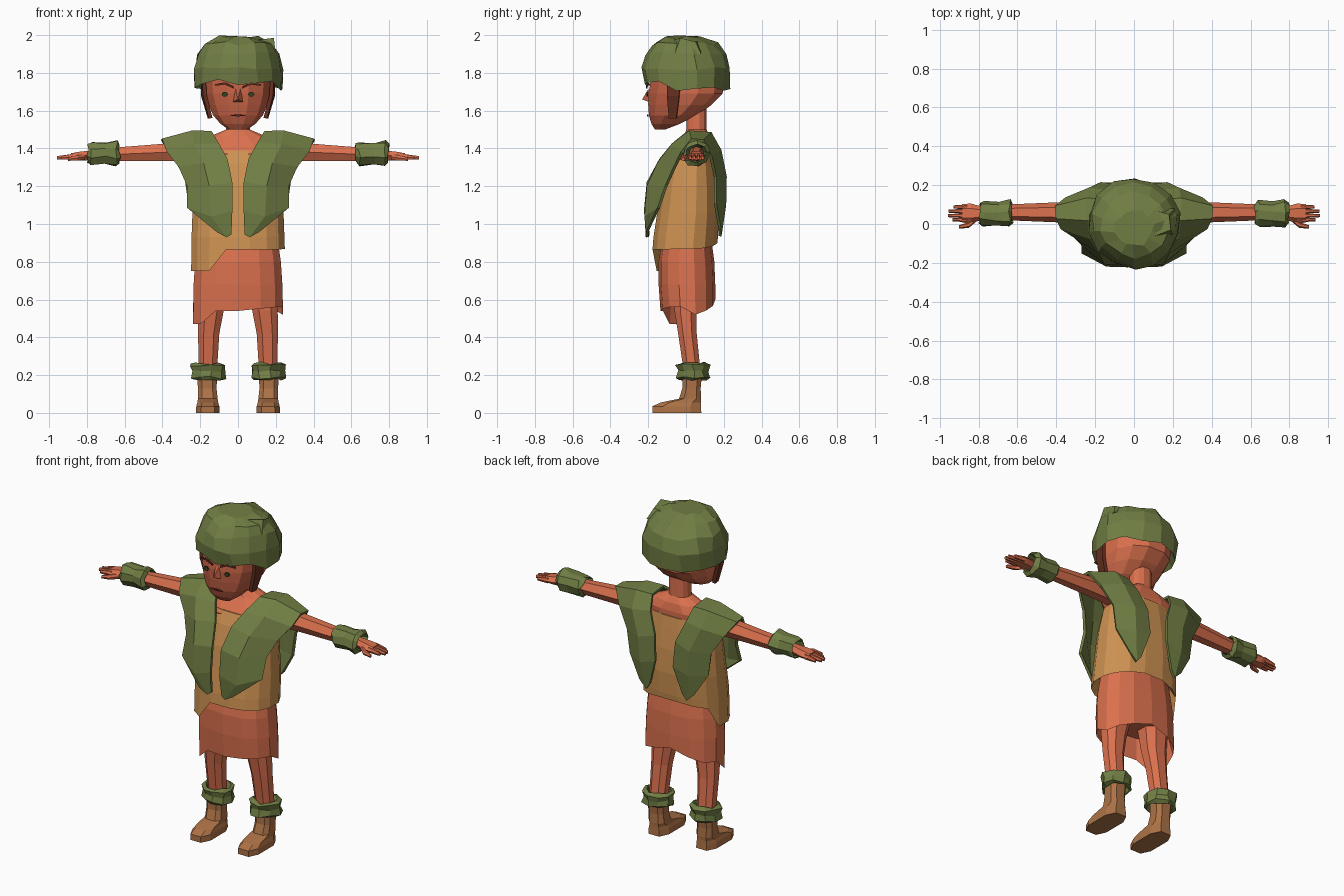
import bpy, bmesh, math, random
from mathutils import Vector

random.seed(4)


def material(name, rgb):
    m = bpy.data.materials.new(name)
    m.diffuse_color = (*rgb, 1)
    return m


SKIN = material("terracotta", (0.71, 0.165, 0.076))
FACE = material("dark_terracotta", (0.53, 0.115, 0.056))
LEAF = material("leaf_green", (0.165, 0.21, 0.058))
TAN = material("tan", (0.62, 0.29, 0.085))
BOOT = material("leather", (0.42, 0.17, 0.062))
HAIR = material("dark_brown", (0.14, 0.03, 0.014))
EYE = material("dark_green", (0.035, 0.05, 0.012))


def build(name, verts, faces, mat, thickness=0):
    me = bpy.data.meshes.new(name)
    bm = bmesh.new()
    vs = [bm.verts.new(v) for v in verts]
    for f in faces:
        bm.faces.new([vs[i] for i in f])
    bmesh.ops.recalc_face_normals(bm, faces=bm.faces)
    bm.to_mesh(me)
    bm.free()
    me.materials.append(mat)
    ob = bpy.data.objects.new(name, me)
    bpy.context.collection.objects.link(ob)
    if thickness:
        mod = ob.modifiers.new("thickness", "SOLIDIFY")
        mod.thickness = thickness
        mod.offset = 0
    return ob


def spow(c, p):
    return math.copysign(abs(c) ** p, c)


def ring(z, rx, y0, y1, n=12, p=0.85, cx=0):
    """Horizontal rounded ring; z may be a rule of x and y."""
    out = []
    for i in range(n):
        t = 2 * math.pi * (i + 0.5) / n
        x = cx + rx * spow(math.cos(t), p)
        y = (y0 + y1) / 2 + (y1 - y0) / 2 * spow(math.sin(t), p)
        out.append(Vector((x, y, z(x, y) if callable(z) else z)))
    return out


def side_ring(x, cy, cz, ry, rz, n=6):
    """Ring across an arm, facing along x."""
    return [Vector((x, cy + ry * math.cos(2 * math.pi * i / n), cz + rz * math.sin(2 * math.pi * i / n)))
            for i in range(n)]


def loft(name, rings, mat, cap0=True, cap1=True, jitter=0, closed=False):
    n = len(rings[0])
    verts = [v + Vector([random.uniform(-jitter, jitter) for _ in range(3)]) for r in rings for v in r]
    m = len(rings)
    faces = [(r % m * n + i, r % m * n + (i + 1) % n, (r + 1) % m * n + (i + 1) % n, (r + 1) % m * n + i)
             for r in range(m if closed else m - 1) for i in range(n)]
    if not closed:
        if cap0:
            faces.append(tuple(range(n)))
        if cap1:
            faces.append(tuple(range((m - 1) * n, m * n)))
    return build(name, verts, faces, mat)


# Bare chest, shoulders and neck
loft("chest_and_neck", [ring(1.28, .18, -.07, .14), ring(1.37, .24, -.085, .14), ring(1.42, .25, -.045, .14),
                        ring(1.465, .15, -.01, .13), ring(1.50, .065, .0, .11), ring(1.66, .06, .0, .11)], SKIN)


# Tunic with a ragged hem that hangs lower at the front on one side
def tunic_hem(x, y):
    if x < -.08 and y < .06:
        return .75
    return .865 if y < -.08 else .88 + .02 * math.cos(9 * x)


loft("tunic", [ring(1.39, .20, -.075, .145, 16), ring(1.32, .215, -.105, .155, 16), ring(1.2, .235, -.135, .17, 16),
               ring(1.06, .245, -.155, .178, 16), ring(.93, .25, -.175, .172, 16),
               ring(tunic_hem, .252, -.18, .168, 16), ring(.93, .21, -.14, .14, 16)], TAN)


# Skirt with torn strips at the sides
def skirt_hem(x, y):
    if x < -.19 and y < .02:
        return .47
    if x > .2 and y > .02:
        return .52
    return .54 + .1 * max(0, x) if y < 0 else .57 + .03 * math.cos(14 * x)


loft("skirt", [ring(.95, .21, -.12, .13, 14), ring(.8, .232, -.145, .15, 14), ring(.68, .24, -.145, .155, 14),
               ring(skirt_hem, .243, -.135, .155, 14), ring(.66, .21, -.11, .125, 14)], SKIN)

# Head, with a darker face at the front
head = loft("head", [ring(1.50, .05, -.165, -.11), ring(1.53, .095, -.185, -.03), ring(1.575, .135, -.2, .06),
                     ring(1.63, .16, -.205, .14), ring(1.69, .178, -.205, .2), ring(1.77, .182, -.19, .205),
                     ring(1.86, .16, -.16, .18)], SKIN)
head.data.materials.append(FACE)
for f in head.data.polygons:
    if f.center.y < -.06:
        f.material_index = 1

# Nose
build("nose", [(-.012, -.2, 1.715), (.012, -.2, 1.715), (.03, -.195, 1.645), (-.03, -.195, 1.645), (0, -.232, 1.66)],
      [(0, 1, 4), (1, 2, 4), (2, 3, 4), (3, 0, 4), (3, 2, 1, 0)], FACE)


def plate(name, pts, mat):
    """Thin painted plate on the face; pts are x, y, z."""
    build(name, pts, [tuple(range(len(pts)))], mat, .008)


plate("mouth", [(-.04, -.202, 1.575), (0, -.203, 1.58), (.04, -.202, 1.575), (0, -.201, 1.57)], HAIR)
for s, side in ((-1, "left"), (1, "right")):
    plate(side + "_eye", [(s * (.07 + .018 * math.cos(a)), -.205, 1.687 + .013 * math.sin(a))
                          for a in [i * math.pi / 3 for i in range(6)]], EYE)
    plate(side + "_eyebrow", [(s * .025, -.207, 1.728), (s * .07, -.206, 1.75), (s * .12, -.192, 1.74),
                              (s * .12, -.192, 1.732), (s * .07, -.206, 1.738), (s * .025, -.207, 1.718)], HAIR)
    # Sideburn hanging from the hat
    build(side + "_sideburn", [(s * .182, -.10, 1.80), (s * .188, -.03, 1.80), (s * .186, -.035, 1.68),
                               (s * .15, -.05, 1.56), (s * .145, -.09, 1.56), (s * .175, -.10, 1.68)],
          [(0, 1, 2, 5), (5, 2, 3, 4)], HAIR, .02)


# Crumpled hat with an uneven brim
def brim(x, y):
    return (1.75 if y < -.1 else 1.715) + .015 * math.sin(25 * x + 12 * y)


loft("hat", [ring(1.80, .17, -.17, .18, 14, 1), ring(brim, .235, -.225, .225, 14, 1),
             ring(1.82, .238, -.23, .235, 14, 1), ring(1.9, .215, -.205, .215, 14, 1),
             ring(1.955, .175, -.17, .165, 14, 1), ring(1.99, .1, -.11, .07, 14, 1)], LEAF, jitter=.011)
build("hat_fold", [(.06, -.08, 1.97), (.2, -.06, 1.9), (.21, .08, 1.9), (.06, .08, 1.97), (.19, -.03, 1.985),
                   (.18, .05, 1.965)],
      [(0, 1, 4), (1, 2, 5, 4), (2, 3, 5), (0, 4, 5, 3), (0, 3, 2, 1)], LEAF)

# Vest rows from front hem over the shoulder to back hem: inner, middle, outer
VEST = [[(.035, -.20, .945), (.06, -.205, .93), (.11, -.205, .96)],
        [(.03, -.215, 1.07), (.14, -.212, 1.04), (.265, -.145, 1.085)],
        [(.03, -.20, 1.22), (.15, -.20, 1.2), (.265, -.105, 1.2)],
        [(.055, -.135, 1.34), (.18, -.145, 1.32), (.31, -.06, 1.3)],
        [(.10, -.07, 1.42), (.23, -.07, 1.42), (.375, -.02, 1.38)],
        [(.14, .01, 1.485), (.24, .02, 1.488), (.40, .03, 1.445)],
        [(.14, .12, 1.475), (.24, .13, 1.48), (.405, .09, 1.44)],
        [(.12, .165, 1.40), (.23, .18, 1.39), (.35, .13, 1.36)],
        [(.07, .195, 1.28), (.17, .208, 1.25), (.28, .155, 1.25)],
        [(.06, .205, 1.13), (.16, .205, 1.1), (.26, .155, 1.11)],
        [(.11, .185, .97), (.135, .18, .935), (.18, .178, .98)]]


def band(name, centre, axis, length, ra, rb, n=9):
    """Crumpled cuff around x or z."""
    rings = []
    for h, k in ((-.5, .85), (-.4, 1.05), (.05, .97), (.4, 1.08), (.5, .8), (.1, .6)):
        r = []
        for i in range(n):
            c, d = k * ra * math.cos(2 * math.pi * i / n), k * rb * math.sin(2 * math.pi * i / n)
            off = (h * length, c, d) if axis == "x" else (c, d, h * length)
            r.append(Vector(centre) + Vector(off))
        rings.append(r)
    loft(name, rings, LEAF, jitter=.008, closed=True)


for s, side in ((-1, "left"), (1, "right")):
    # Vest panel
    build(side + "_vest", [(s * x, y, z) for row in VEST for x, y, z in row],
          [(r * 3 + c, r * 3 + c + 1, r * 3 + c + 4, r * 3 + c + 3) for r in range(len(VEST) - 1) for c in (0, 1)],
          LEAF, .016)

    # Arm and palm
    loft(side + "_arm", [side_ring(s * x, cy, cz, ry, rz) for x, cy, cz, ry, rz in
                         ((.16, .055, 1.385, .06, .06), (.38, .06, 1.38, .052, .053), (.62, .06, 1.37, .042, .043),
                          (.78, .055, 1.363, .034, .03), (.84, .055, 1.36, .05, .026),
                          (.885, .055, 1.357, .048, .02))], SKIN)

    # Fingers and thumb
    for i, (y, tip) in enumerate(((.022, .935), (.043, .958), (.066, .955), (.088, .93))):
        loft(f"{side}_finger_{i + 1}", [side_ring(s * .86, y, 1.358, .013, .017),
                                        side_ring(s * tip, y, 1.35, .008, .011)], SKIN)
    loft(side + "_thumb", [side_ring(s * .81, .03, 1.355, .016, .018), side_ring(s * .85, -.005, 1.35, .015, .016),
                           side_ring(s * .90, -.015, 1.343, .009, .01)], SKIN)

    # Wrist and ankle cuffs
    band(side + "_wrist_cuff", (s * .71, .053, 1.375), "x", .17, .066, .062)
    band(side + "_ankle_cuff", (s * .157, .037, .22), "z", .085, .088, .083)

    # Leg
    loft(side + "_leg", [ring(z, rx, a, b, 8, .85, s * cx) for z, cx, rx, a, b in
                         ((.72, .125, .09, -.08, .09), (.54, .143, .072, -.065, .06), (.42, .155, .06, -.045, .06),
                          (.22, .16, .052, -.015, .08))], SKIN)

    # Boot
    loft(side + "_boot", [ring(z, rx, a, b, 8, .65, s * cx) for z, cx, rx, a, b in
                          ((0, .16, .066, -.185, .088), (.035, .16, .064, -.185, .086), (.055, .16, .058, -.14, .084),
                           (.075, .16, .055, -.04, .083), (.13, .163, .052, -.022, .08),
                           (.21, .163, .056, -.022, .088))], BOOT)
